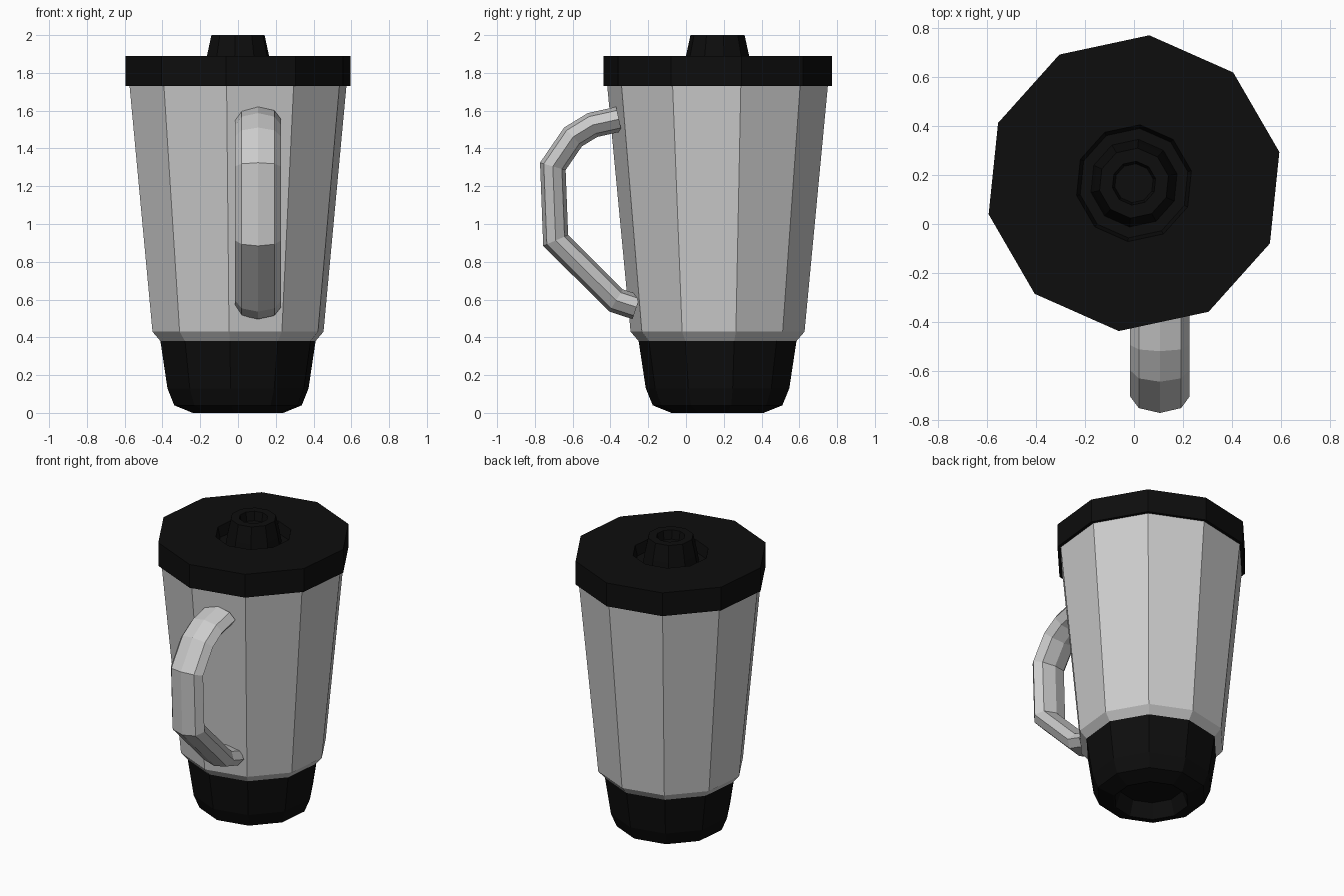
import bpy, bmesh, math
from mathutils import Vector

if "Cube" in bpy.data.objects:
    bpy.data.objects.remove(bpy.data.objects["Cube"])

CENTRE = Vector((0, 0.167, 0))
SIDES = 10
TURN = math.radians(84.1)


def make_material(name, colour):
    mat = bpy.data.materials.new(name)
    mat.use_nodes = True
    mat.diffuse_color = colour
    mat.node_tree.nodes["Principled BSDF"].inputs["Base Color"].default_value = colour
    return mat


def finish(name, bm, mat):
    bmesh.ops.recalc_face_normals(bm, faces=bm.faces)
    mesh = bpy.data.meshes.new(name)
    bm.to_mesh(mesh)
    bm.free()
    mesh.materials.append(mat)
    obj = bpy.data.objects.new(name, mesh)
    bpy.context.collection.objects.link(obj)
    return obj


def skin(name, rings, mat):
    """Join a row of equal vertex rings and cap both ends."""
    bm = bmesh.new()
    loops = [[bm.verts.new(p) for p in ring] for ring in rings]
    for a, b in zip(loops, loops[1:]):
        n = len(a)
        for i in range(n):
            j = (i + 1) % n
            bm.faces.new((a[i], a[j], b[j], b[i]))
    bm.faces.new(loops[0])
    bm.faces.new(loops[-1])
    return finish(name, bm, mat)


def lathe(name, profile, mat):
    """Ten-sided turned part from (radius, height) pairs."""
    angles = [TURN + math.tau * i / SIDES for i in range(SIDES)]
    rings = [[CENTRE + Vector((r * math.cos(a), r * math.sin(a), z)) for a in angles]
             for r, z in profile]
    return skin(name, rings, mat)


black = make_material("black plastic", (0.004, 0.004, 0.004, 1))
grey = make_material("light grey", (0.6, 0.6, 0.6, 1))

# Base with a recessed underside
lathe("base", [(0.2, 0.1), (0.235, 0.0), (0.245, 0.0), (0.345, 0.04),
               (0.382, 0.13), (0.42, 0.38)], black)

# Tapered jug
lathe("jug", [(0.42, 0.38), (0.463, 0.43), (0.588, 1.74)], grey)

# Lid with a sunken ring round the hollow knob
lathe("lid", [(0.56, 1.73), (0.608, 1.73), (0.608, 1.89), (0.24, 1.89), (0.225, 1.82),
              (0.18, 1.82), (0.168, 1.89), (0.144, 2.0), (0.09, 2.0), (0.08, 1.94)], black)

# Handle: a flat octagon swept along a bent path with mitred corners
path = [Vector(p) for p in ((-0.355, 1.555), (-0.495, 1.524), (-0.598, 1.461),
                            (-0.705, 1.305), (-0.69, 0.913), (-0.37, 0.595), (-0.262, 0.56))]
HALF_WIDTH, HALF_DEPTH, HANDLE_X = 0.122, 0.067, 0.106
rings = []
for i, p in enumerate(path):
    before = (p - path[i - 1]).normalized() if i else None
    after = (path[i + 1] - p).normalized() if i < len(path) - 1 else None
    before, after = before or after, after or before
    along = (before + after).normalized()
    side = Vector((-along.y, along.x)) * HALF_DEPTH / along.dot(after)
    ring = []
    for k in range(8):
        a = math.tau * k / 8
        q = p + side * math.sin(a)
        ring.append((HANDLE_X + HALF_WIDTH * math.cos(a), q.x, q.y))
    rings.append(ring)
skin("handle", rings, grey)
